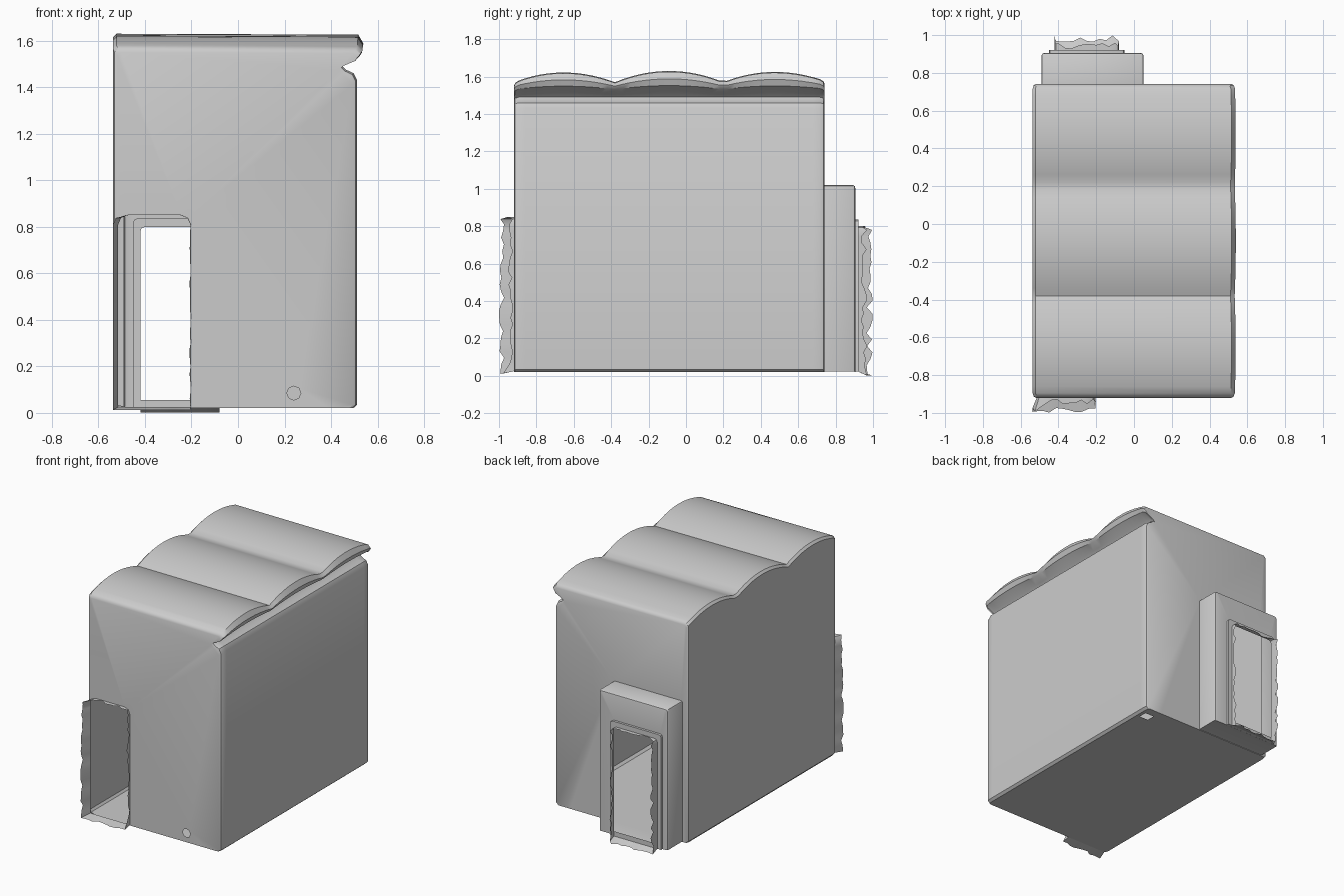
import bpy, bmesh, math, random

if "Cube" in bpy.data.objects:
    bpy.data.objects.remove(bpy.data.objects["Cube"])

random.seed(4)


def ring(bm, pts):
    return [bm.verts.new(p) for p in pts]


def bridge(bm, a, b, skip=()):
    n = len(a)
    for i in range(n):
        if i not in skip:
            j = (i + 1) % n
            bm.faces.new((a[i], a[j], b[j], b[i]))


def fill(bm, loops):
    """Fill a flat wall between an outline and the holes inside it."""
    edges = []
    for vs in loops:
        for a, b in zip(vs, vs[1:] + vs[:1]):
            edges.append(bm.edges.get((a, b)) or bm.edges.new((a, b)))
    bmesh.ops.triangle_fill(bm, use_beauty=True, edges=edges)


def finish(name, bm):
    bmesh.ops.recalc_face_normals(bm, faces=bm.faces)
    me = bpy.data.meshes.new(name)
    bm.to_mesh(me)
    bm.free()
    ob = bpy.data.objects.new(name, me)
    bpy.context.collection.objects.link(ob)
    bpy.ops.object.select_all(action='DESELECT')
    bpy.context.view_layer.objects.active = ob
    ob.select_set(True)
    bpy.ops.object.shade_smooth_by_angle(angle=math.radians(35))
    return ob


def door(x0, x1, z0, z1, c=0.02):
    """Door outline with clipped upper corners, as (x, z)."""
    return [(x0, z0), (x1, z0), (x1, z1 - c), (x1 - c * .3, z1 - c * .3),
            (x1 - c, z1), (x0 + c, z1), (x0 + c * .3, z1 - c * .3), (x0, z1 - c)]


def dense(loop, step=0.035):
    out = []
    for (ax, az), (bx, bz) in zip(loop, loop[1:] + loop[:1]):
        n = max(1, round(math.hypot(bx - ax, bz - az) / step))
        out += [(ax + (bx - ax) * k / n, az + (bz - az) * k / n) for k in range(n)]
    return out


def at(loop, y):
    return [(x, y, z) for x, z in loop]


def arch(y):
    """Height of the three shallow vaults along y."""
    for y0, y1, z0, z1, top in ((-.93, -.38, 1.565, 1.57, 1.622),
                                (-.38, .20, 1.57, 1.57, 1.63),
                                (.20, .75, 1.57, 1.575, 1.625)):
        if y <= y1:
            t = (y - y0) / (y1 - y0)
            base = z0 + (z1 - z0) * t
            return base + (top - base) * 4 * t * (1 - t)
    return 1.575


def section(y, inset):
    h = arch(y)
    d = h - 1.51
    bulge = 0.012 * (d / .12)
    pts = [(-.525, .02), (.40, .02), (.47, .02), (.495, .02), (.512, .035),
           (.512, 1.43), (.497, 1.46), (.465, 1.475), (.45, 1.49), (.47, 1.51),
           (.515 + bulge, 1.51 + d * .35), (.527 + bulge, 1.51 + d * .65),
           (.505 + bulge, h - .004), (-.522, h), (-.537, h - .015), (-.537, .035)]
    return [(x * (1 - inset / .525), y, .02 + (z - .02) * (1 - inset / 1.5)) for x, z in pts]


front_hole = dense(door(-.515, -.205, .025, .85, .04))
alcove_hole = door(-.49, .05, .024, 1.02, .012)
back_hole = dense(door(-.42, -.08, .022, .80))

# Main room: floor, walls, vaulted roof and the groove under the right eave
bm = bmesh.new()
stations = [(-.92, .018), (-.914, .006), (-.895, 0)]
stations += [(-.86 + .04 * k, 0) for k in range(37)]
stations += [(.62, 0), (.68, 0), (.715, 0), (.734, .005), (.74, .015)]
rings = [ring(bm, section(y, i)) for y, i in stations]
for k in range(len(rings) - 1):
    hole = (1,) if abs(stations[k][0] - .62) < .001 else ()
    bridge(bm, rings[k], rings[k + 1], hole)
chip = [(.24 + .03 * math.cos(a * math.pi / 4), .085 + .03 * math.sin(a * math.pi / 4))
        for a in range(8)]
fill(bm, [rings[0], ring(bm, at(front_hole, -.92)), ring(bm, at(chip, -.92))])
fill(bm, [rings[-1], ring(bm, at(alcove_hole, .74))])
finish("room_shell", bm)

# Front doorway: torn edge, deeper along the left wall and floor
bm = bmesh.new()
a = ring(bm, at(front_hole, -.92))
outer = []
for x, z in front_hole:
    left, low = x < -.50, z < .05
    depth = .066 if (left or low) else .02
    outer.append((x - .022 if left else x + random.uniform(-.004, .004),
                  -.92 - depth + random.uniform(-.014, .014), z - .012 if low else z))
bridge(bm, a, ring(bm, outer))
finish("front_doorway", bm)

# Back alcove: box with a softened rim around the rear opening
bm = bmesh.new()
r0 = ring(bm, at(alcove_hole, .74))
r1 = ring(bm, at(alcove_hole, .893))
r2 = ring(bm, at(door(-.485, .045, .022, 1.015, .012), .902))
r3 = ring(bm, at(door(-.475, .035, .022, 1.005, .012), .905))
bridge(bm, r0, r1)
bridge(bm, r1, r2)
bridge(bm, r2, r3)
casing = door(-.45, -.05, .0225, .835)
c0 = ring(bm, at(casing, .905))
fill(bm, [r3, c0])
c1 = ring(bm, at(casing, .922))
bridge(bm, c0, c1)
fill(bm, [c1, ring(bm, at(back_hole, .922))])
finish("back_alcove", bm)

# Back doorway: torn edge on walls and floor
bm = bmesh.new()
a = ring(bm, at(back_hole, .922))
outer = []
for x, z in back_hole:
    low, top = z < .04, z > .78
    depth = .02 if top else (.03 if x > -.1 and not low else .058)
    outer.append((x, .922 + depth + random.uniform(-.016, .018),
                  .002 if low else z))
bridge(bm, a, ring(bm, outer))
finish("back_doorway", bm)
